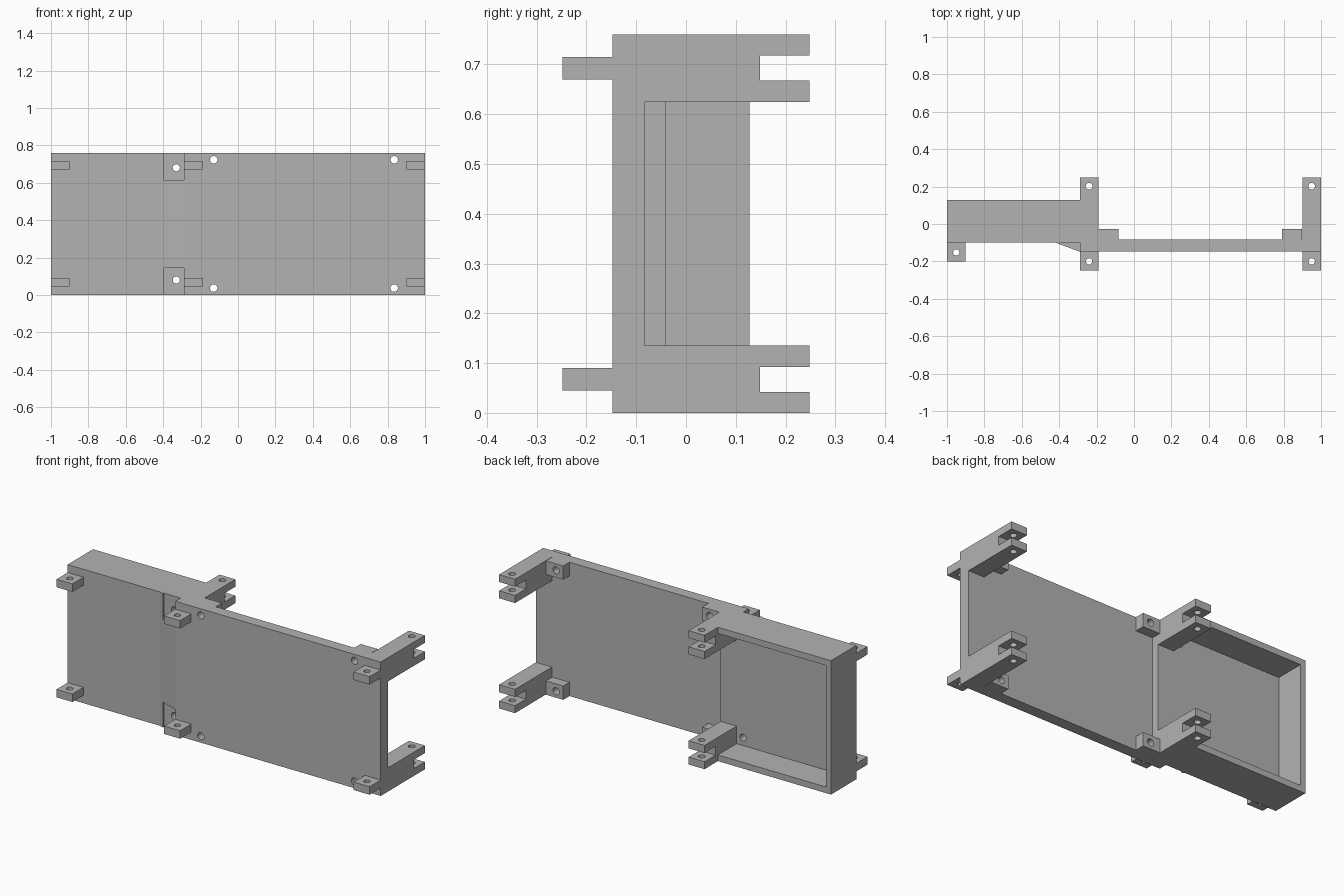
import bpy, bmesh, math
from mathutils import Vector

if "Cube" in bpy.data.objects:
    bpy.data.objects.remove(bpy.data.objects["Cube"])

HEIGHT = 0.76
FRONT, BACK, FLOOR = -0.148, -0.083, -0.04   # panel front, panel back, tray floor

grey = bpy.data.materials.new("plain grey")
grey.use_nodes = True
grey.diffuse_color = (0.45, 0.45, 0.45, 1)
grey.node_tree.nodes["Principled BSDF"].inputs["Base Color"].default_value = (0.45, 0.45, 0.45, 1)


def prism(name, points, axis, low, high, flip=False):
    """Extrude a flat profile along x, y or z; flip mirrors it top to bottom."""
    def place(a, b, t):
        x, y, z = {"x": (t, a, b), "y": (a, t, b), "z": (a, b, t)}[axis]
        return Vector((x, y, HEIGHT - z if flip else z))
    bm = bmesh.new()
    face = bm.faces.new([bm.verts.new(place(a, b, low)) for a, b in points])
    new = bmesh.ops.extrude_face_region(bm, geom=[face])["geom"]
    step = place(0, 0, high) - place(0, 0, low)
    bmesh.ops.translate(bm, vec=step, verts=[g for g in new if isinstance(g, bmesh.types.BMVert)])
    bmesh.ops.recalc_face_normals(bm, faces=bm.faces)
    mesh = bpy.data.meshes.new(name)
    bm.to_mesh(mesh)
    bm.free()
    mesh.materials.append(grey)
    obj = bpy.data.objects.new(name, mesh)
    bpy.context.scene.collection.objects.link(obj)
    return obj


def box(name, x, y, z, flip=False):
    corners = [(x[0], y[0]), (x[1], y[0]), (x[1], y[1]), (x[0], y[1])]
    return prism(name, corners, "z", z[0], z[1], flip)


def hole(a, b, radius, axis, low, high, flip=False):
    ring = [(a + radius * math.cos(i * math.tau / 24), b + radius * math.sin(i * math.tau / 24))
            for i in range(24)]
    return prism("hole_cutter", ring, axis, low, high, flip)


def cut(obj, cutters):
    """Subtract the cutters, bake the result and discard the cutters."""
    for c in cutters:
        c.hide_render = True
        mod = obj.modifiers.new("cut", "BOOLEAN")
        mod.operation, mod.solver, mod.object = "DIFFERENCE", "EXACT", c
    bpy.context.view_layer.update()
    graph = bpy.context.evaluated_depsgraph_get()
    baked = bpy.data.meshes.new_from_object(obj.evaluated_get(graph))
    obj.modifiers.clear()
    obj.data = baked
    for c in cutters:
        bpy.data.objects.remove(c)


# Panel: thin plate, sloped step and tray floor in one profile
panel = prism("panel", [(-1, -0.1), (-0.42, -0.1), (-0.29, FRONT), (1, FRONT), (1, BACK),
                        (-0.19, BACK), (-0.19, FLOOR), (-1, FLOOR)], "z", 0, HEIGHT)
cutters = []
for flip in (False, True):
    cutters.append(box("pocket_cutter", (-0.395, -0.29), (-0.3, -0.1), (-0.1, 0.145), flip))
    cutters.append(hole(-0.33, 0.08, 0.019, "y", -0.3, 0.1, flip))
    for x in (-0.13, 0.835):
        cutters.append(hole(x, 0.037, 0.02, "y", -0.3, 0.1, flip))
cut(panel, cutters)

# Tray end wall
box("tray_end_wall", (-1, -0.97), (FLOOR, 0.128), (0, HEIGHT))

for flip in (False, True):
    level = "upper" if flip else "lower"

    # Tray long walls
    box(level + "_tray_wall", (-0.97, -0.29), (FLOOR, 0.128), (0, 0.035), flip)

    # Forked arms pointing backwards
    for side, x, root in (("middle", -0.29, FLOOR), ("left", 0.9, BACK)):
        outline = [(root, 0), (0.248, 0), (0.248, 0.042), (0.149, 0.042),
                   (0.149, 0.092), (0.248, 0.092), (0.248, 0.135), (root, 0.135)]
        arm = prism(f"{level}_{side}_forked_arm", outline, "x", x, x + 0.1, flip)
        cut(arm, [hole(x + 0.05, 0.202, 0.018, "z", -0.1, 0.2, flip)])

    # Screw bosses behind the panel
    for side, x, hx in (("middle", -0.19, -0.13), ("left", 0.79, 0.835)):
        boss = box(f"{level}_{side}_boss", (x, x + 0.108), (BACK, -0.027), (0, 0.078), flip)
        cut(boss, [hole(hx, 0.037, 0.02, "y", -0.2, 0.1, flip)])

    # Front lugs with vertical pin holes
    for side, x, y in (("right", -1, -0.1), ("middle", -0.29, FRONT), ("left", 0.9, FRONT)):
        lug = box(f"{level}_{side}_lug", (x, x + 0.1), (y - 0.1, y), (0.045, 0.09), flip)
        cut(lug, [hole(x + 0.05, y - 0.052, 0.017, "z", 0, 0.15, flip)])
